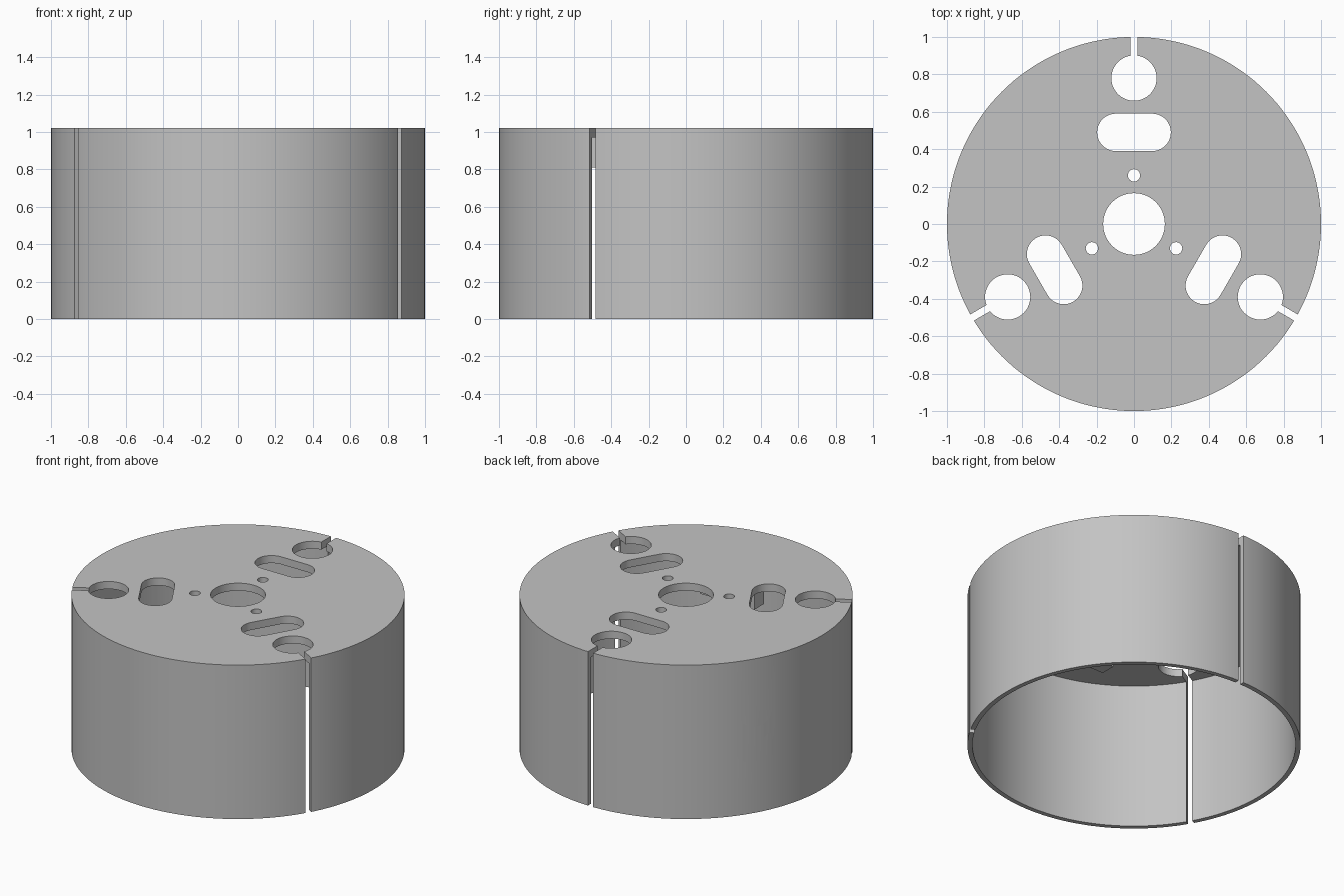
import bpy, bmesh
from math import sin, cos, pi, radians
from mathutils import Matrix

if "Cube" in bpy.data.objects:
    bpy.data.objects.remove(bpy.data.objects["Cube"])

HEIGHT, PLATE_BOTTOM, WALL = 1.02, 0.97, 0.03

grey = bpy.data.materials.new("plain_grey")
grey.use_nodes = True
grey.diffuse_color = (0.55, 0.55, 0.55, 1)
grey.node_tree.nodes["Principled BSDF"].inputs["Base Color"].default_value = grey.diffuse_color


def add_object(name, bm):
    bmesh.ops.recalc_face_normals(bm, faces=bm.faces)
    mesh = bpy.data.meshes.new(name)
    bm.to_mesh(mesh)
    bm.free()
    mesh.materials.append(grey)
    obj = bpy.data.objects.new(name, mesh)
    bpy.context.collection.objects.link(obj)
    return obj


def prism(name, outline, low, high, matrix=Matrix()):
    """Extrude a 2D outline along z from low to high, then place it."""
    bm = bmesh.new()
    face = bm.faces.new([bm.verts.new((x, y, low)) for x, y in outline])
    out = bmesh.ops.extrude_face_region(bm, geom=[face])
    moved = [v for v in out["geom"] if isinstance(v, bmesh.types.BMVert)]
    bmesh.ops.translate(bm, verts=moved, vec=(0, 0, high - low))
    bm.transform(matrix)
    return add_object(name, bm)


def arc(cx, cy, r, start, end, steps):
    angles = [radians(start + (end - start) * i / steps) for i in range(steps + 1)]
    return [(cx + r * cos(a), cy + r * sin(a)) for a in angles]


def circle(cy, r, steps=48):
    return arc(0, cy, r, 0, 360, steps)[:-1]


def rectangle(x0, x1, y0, y1):
    return [(x0, y0), (x1, y0), (x1, y1), (x0, y1)]


def cut(target, cutter):
    mod = target.modifiers.new("cut", "BOOLEAN")
    mod.operation, mod.solver, mod.object = "DIFFERENCE", "EXACT", cutter
    cutter.hide_render = True
    bpy.context.view_layer.objects.active = target
    bpy.ops.object.modifier_apply(modifier=mod.name)
    bpy.data.objects.remove(cutter)


# Thin-walled round cover, open at the bottom
cover = prism("round_cover", circle(0, 1, 144), 0, HEIGHT)
cut(cover, prism("hollow", circle(0, 1 - WALL, 144), -0.1, PLATE_BOTTOM))

# Centre hole
cut(cover, prism("centre_hole", circle(0, 0.165), 0.9, 1.1))

# Three sets of screw hole, slot, round hole and wall slit
slot = arc(0.097, 0.49, 0.1, -90, 90, 20) + arc(-0.097, 0.49, 0.1, 90, 270, 20)
for turn in range(3):
    spin = Matrix.Rotation(turn * 2 * pi / 3, 4, "Z")
    for name, outline, low in (
        ("screw_hole", circle(0.26, 0.033, 24), 0.9),
        ("slot", slot, 0.9),
        ("round_hole", circle(0.78, 0.121), 0.9),
        ("wall_slit", rectangle(-0.019, 0.019, 0.85, 1.1), -0.1),
    ):
        cut(cover, prism(name, outline, low, 1.1, spin))

# Round-bottomed window in the side wall
window = [(0.123, 0.857), (-0.123, 0.857)] + arc(0, 0.693, 0.123, 180, 360, 24)
place = Matrix.Rotation(radians(60), 4, "Z") @ Matrix.Rotation(pi / 2, 4, "X")
cut(cover, prism("window", window, -1.1, -0.8, place))

# Small rib hanging under the plate
rib = prism("inner_rib", rectangle(-0.2, 0.2, -0.53, -0.43), 0.81, PLATE_BOTTOM + 0.01)

# Smooth round walls, keep sharp edges
bpy.ops.object.select_all(action="DESELECT")
cover.select_set(True)
bpy.context.view_layer.objects.active = cover
bpy.ops.object.shade_smooth_by_angle(angle=radians(30))
